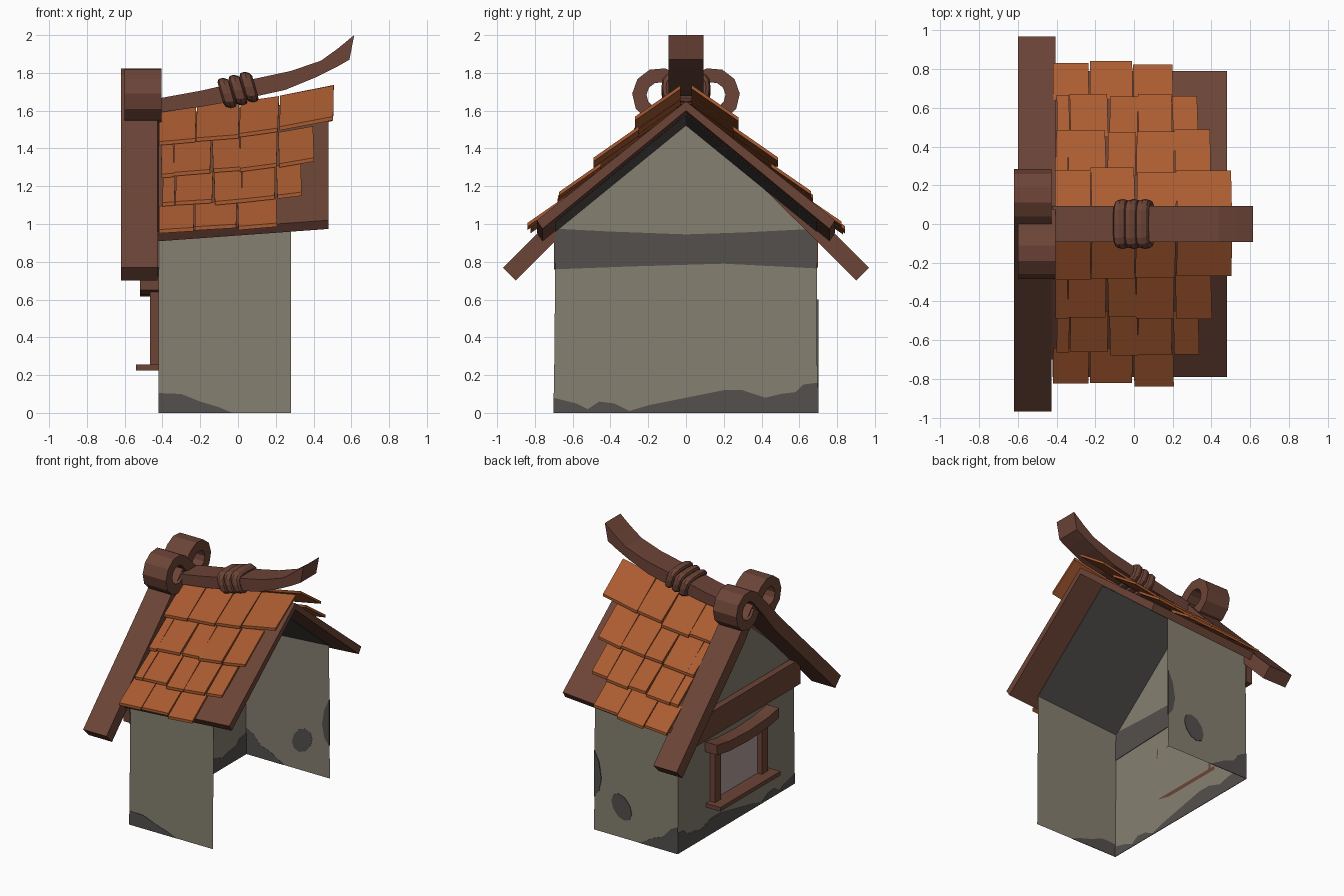
import bpy, bmesh, math, random
from mathutils import Vector

if "Cube" in bpy.data.objects:
    bpy.data.objects.remove(bpy.data.objects["Cube"])
random.seed(4)


def material(name, rgb):
    m = bpy.data.materials.new(name)
    m.diffuse_color = (*rgb, 1)
    m.use_nodes = True
    m.node_tree.nodes["Principled BSDF"].inputs["Base Color"].default_value = m.diffuse_color
    return m


WALL = material("grey plaster", (0.235, 0.215, 0.165))
STAIN = material("dark grey", (0.088, 0.080, 0.075))
WOOD = material("brown wood", (0.150, 0.058, 0.038))
TILE = material("orange tile", (0.400, 0.105, 0.030))
PANE = material("pale pane", (0.45, 0.34, 0.34))


def mesh(name, verts, faces, mat):
    me = bpy.data.meshes.new(name)
    me.from_pydata([tuple(v) for v in verts], [], faces)
    bm = bmesh.new()
    bm.from_mesh(me)
    bmesh.ops.recalc_face_normals(bm, faces=bm.faces)
    bm.to_mesh(me)
    bm.free()
    me.materials.append(mat)
    ob = bpy.data.objects.new(name, me)
    bpy.context.collection.objects.link(ob)
    return ob


def loft(name, rings, mat, closed=False):
    """Skin equal-sized rings of points; cap the ends unless closed."""
    n, k = len(rings[0]), len(rings)
    verts = [p for r in rings for p in r]
    faces = []
    for i in range(k if closed else k - 1):
        a, b = i * n, (i + 1) % k * n
        faces += [(a + j, a + (j + 1) % n, b + (j + 1) % n, b + j) for j in range(n)]
    if not closed:
        faces += [tuple(range(n)), tuple(range((k - 1) * n, k * n))]
    return mesh(name, verts, faces, mat)


def plate_x(name, pts, x0, x1, mat):
    return loft(name, [[(x, y, z) for y, z in pts] for x in (x0, x1)], mat)


def plate_y(name, pts, y0, y1, mat):
    return loft(name, [[(x, y, z) for x, z in pts] for y in (y0, y1)], mat)


def box(name, x0, x1, y0, y1, z0, z1, mat):
    return plate_x(name, [(y0, z0), (y1, z0), (y1, z1), (y0, z1)], x0, x1, mat)


# thin walls: gable end on the left, two side walls, right side open
XL, XR, YW = -0.42, 0.28, 0.70
mesh("gable_wall", [(XL, -YW, 0), (XL, YW, 0), (XL, 0.69, 1.0), (XL, 0, 1.54), (XL, -0.69, 1.0)],
     [(0, 1, 2, 3, 4)], WALL)
for s, nm in ((-1, "front_wall"), (1, "back_wall")):
    mesh(nm, [(XL, s * YW, 0), (XR, s * YW, 0), (XR, s * 0.69, 1.02), (XL, s * 0.69, 0.98)],
         [(0, 1, 2, 3)], WALL)

# damp stains: very thin plates in the wall planes
edge = [(-.7, .08), (-.58, .05), (-.52, .02), (-.46, .06), (-.38, .05), (-.3, .01), (-.2, .04),
        (0, .08), (.1, .1), (.2, .12), (.3, .12), (.42, .08), (.5, .1), (.58, .11), (.62, .15), (.7, .16)]
plate_x("gable_stain", [(-.7, 0)] + edge + [(.7, 0)], XL - .002, XL + .002, STAIN)
plate_y("front_stain", [(XL, 0), (XL, .105), (-.3, .1), (-.2, .06), (-.1, .03), (-.03, 0)],
        -YW - .002, -YW + .001, STAIN)
plate_y("back_corner_stain", [(XL, 0), (XL, .2), (-.36, .17), (-.3, .1), (-.22, .07), (-.1, .0)],
        YW - .002, YW + .002, STAIN)
plate_y("back_edge_stain", [(XR, .25), (XR, .6), (.24, .52), (.22, .4), (.24, .3)],
        YW - .009, YW + .001, STAIN)
plate_y("back_spot", [(.05 + .085 * math.cos(a), .23 + .09 * math.sin(a) + .03 * math.cos(a))
                      for a in (i * math.tau / 10 for i in range(10))], YW - .004, YW + .002, STAIN)

# gable crossbeam outside, dark band inside
box("crossbeam", -.47, XL, -.70, .70, .77, .96, WOOD)
plate_x("inner_band", [(-.7, .76), (-.3, .775), (.2, .79), (.69, .765), (.69, .975), (.3, .955),
                       (0, .945), (-.4, .96), (-.69, .975)], XL, XL + .004, STAIN)

# window
box("window_pane", -.427, -.421, -.28, .28, .25, .64, PANE)
box("window_sill", -.54, XL, -.36, .36, .225, .255, WOOD)
for s in (-1, 1):
    box("window_post", -.465, XL, s * .28 - .035, s * .28 + .035, .25, .66, WOOD)
loft("window_lintel", [[(-.52, y, z), (XL, y, z), (XL, y, z + .075), (-.52, y, z + .075)]
                       for y, z in ((-.37, .65), (-.22, .625), (0, .615), (.22, .625), (.37, .65))], WOOD)


# roof plane, slightly rising towards the open end; d is distance from the ridge in y
def roof_z(x, d):
    u, t = (x + .42) / .9, d / .79
    return (1.58 + .07 * u) * (1 - t) + (.955 + .065 * u) * t


rows = [(.64, .83, [-.42, -.23, -.005, .205]), (.45, .67, [-.40, -.33, -.13, .02, .20, .335]),
        (.25, .48, [-.41, -.34, -.14, .01, .21, .40]), (.03, .28, [-.42, -.22, .01, .22, .51])]
for s in (-1, 1):
    loft("roof_slab", [[(x, 0, roof_z(x, 0)), (x, s * .79, roof_z(x, .79)),
                        (x, s * .76, roof_z(x, .76) - .07), (x, 0, roof_z(x, 0) - .05)]
                       for x in (XL, .48)], WOOD)
    # dark ceiling between the walls
    loft("ceiling", [[(x, 0, roof_z(x, 0) - .052), (x, s * .69, roof_z(x, .69) - .069),
                      (x, s * .69, roof_z(x, .69) - .074), (x, 0, roof_z(x, 0) - .058)]
                     for x in (XL, XR)], STAIN)
    # overlapping shingles in stepped rows
    for r, (d0, d1, xs) in enumerate(rows):
        for x0, x1 in zip(xs, xs[1:]):
            j, k, w = (random.uniform(-.012, .012) for _ in range(3))
            rings = []
            for x in (x0 + .003, x1 - .003):
                q = .05 * max(0, (x - .1) / .4) * r / 3 + (.3 * j if x > x0 + .1 else 0)
                ring = []
                for d, lift in ((d0, .022 + .012 * r), (d1 + j, .042 + .014 * r)):
                    z = roof_z(x, d) + lift + q
                    xx = x + (w if d > d0 else 0) * .6
                    ring += [(xx, s * d, z), (xx, s * d, z - .02)]
                rings.append([ring[0], ring[2], ring[3], ring[1]])
            loft("shingle", rings, TILE)

    # bargeboard that crosses the apex and curls into a scroll on the other side
    path = [(.935, .735), (.68, .99), (.4, 1.265), (.2, 1.465), (.05, 1.635)]
    half = [.048] * 4 + [.04]
    for i in range(10):
        a = math.radians(45 + i * 33)
        path.append((-.14 + .107 * math.cos(a), 1.682 + .107 * math.sin(a)))
        half.append(.038)
    xa = -.60 if s > 0 else -.62
    rings = []
    for i, p in enumerate(path):
        t = (Vector(path[min(i + 1, len(path) - 1)]) - Vector(path[max(i - 1, 0)])).normalized()
        n = Vector((-t.y, t.x)) * half[i]
        o, q = Vector(p) + n, Vector(p) - n
        rings.append([(xa, s * o.x, o.y), (xa + .195, s * o.x, o.y),
                      (xa + .195, s * q.x, q.y), (xa, s * q.x, q.y)])
    loft("bargeboard", rings, WOOD)

# upswept ridge beam
side = [(-.42, 1.59, -.42, 1.665), (-.2, 1.62, -.2, 1.705), (.0, 1.655, 0, 1.75), (.25, 1.71, .28, 1.81),
        (.42, 1.78, .44, 1.865), (.52, 1.83, .53, 1.93), (.59, 1.87, .615, 2.0)]
loft("ridge_beam", [[(xb, -.093, zb), (xb, .093, zb), (xt, .093, zt), (xt, -.093, zt)]
                    for xb, zb, xt, zt in side], WOOD)

# three rope coils wrapped round the ridge beam
for c in (-1, 0, 1):
    rings = []
    for i in range(16):
        a = math.tau * i / 16
        cy, cz = (math.copysign(abs(f) ** .6, f) for f in (math.cos(a), math.sin(a)))
        ring = []
        for j in range(8):
            b = math.tau * j / 8
            k = .024 * math.cos(b)
            y, z = cy * (.106 + k), cz * (.058 + k)
            ring.append((c * .058 + .034 * math.sin(b) - .28 * z, y, 1.708 + c * .016 + z))
        rings.append(ring)
    loft("rope_coil", rings, WOOD, closed=True)
